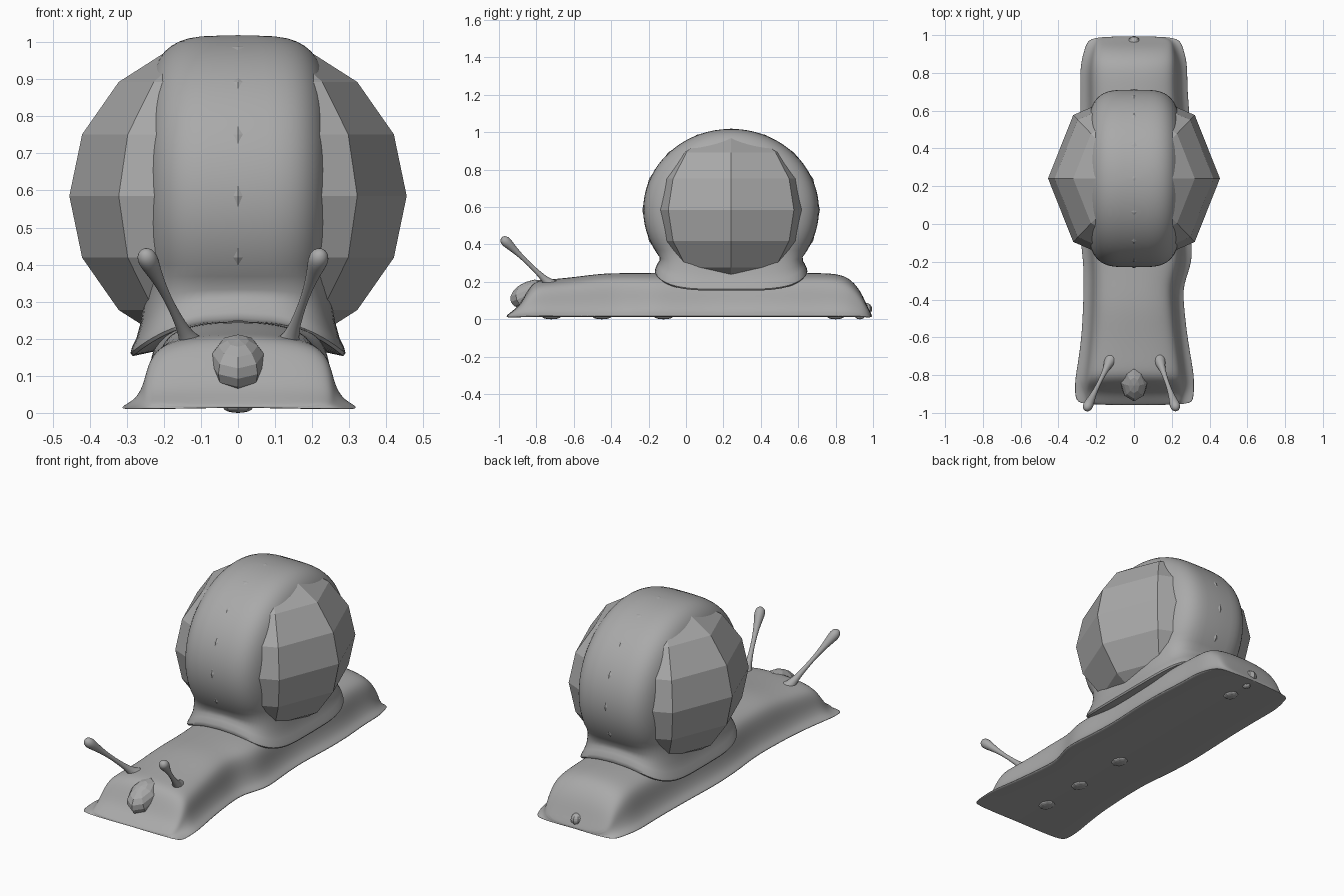
import bpy, bmesh, math
from mathutils import Vector

if "Cube" in bpy.data.objects:
    bpy.data.objects.remove(bpy.data.objects["Cube"])

grey = bpy.data.materials.new("snail_grey")
grey.diffuse_color = (0.4, 0.4, 0.4, 1)
grey.use_nodes = True
grey.node_tree.nodes["Principled BSDF"].inputs["Base Color"].default_value = grey.diffuse_color


def finish(ob, smooth=True, subdiv=0):
    ob.data.materials.append(grey)
    bpy.ops.object.select_all(action='DESELECT')
    ob.select_set(True)
    bpy.context.view_layer.objects.active = ob
    if smooth:
        bpy.ops.object.shade_smooth_by_angle(angle=math.radians(50))
    if subdiv:
        m = ob.modifiers.new("smooth", 'SUBSURF')
        m.levels = m.render_levels = subdiv
    return ob


def loft(name, rings, subdiv=0, smooth=True):
    """Skin closed rings of points and cap both ends."""
    bm = bmesh.new()
    vs = [[bm.verts.new(p) for p in r] for r in rings]
    n = len(rings[0])
    for a, b in zip(vs, vs[1:]):
        for i in range(n):
            j = (i + 1) % n
            bm.faces.new((a[i], a[j], b[j], b[i]))
    bm.faces.new(vs[0])
    bm.faces.new(vs[-1])
    bmesh.ops.recalc_face_normals(bm, faces=bm.faces)
    me = bpy.data.meshes.new(name)
    bm.to_mesh(me)
    bm.free()
    ob = bpy.data.objects.new(name, me)
    bpy.context.collection.objects.link(ob)
    return finish(ob, smooth, subdiv)


def ball(name, loc, radii, tilt=0, seg=8, rings=8):
    bpy.ops.mesh.primitive_uv_sphere_add(segments=seg, ring_count=rings, radius=1, location=loc,
                                         rotation=(math.radians(tilt), 0, 0))
    ob = bpy.context.object
    ob.name = name
    ob.scale = radii
    return finish(ob, False)


# Body: y, left width, right width, height
stations = [
    (-.96, .27, .29, .02), (-.935, .31, .315, .04), (-.89, .315, .32, .075), (-.85, .315, .32, .15),
    (-.81, .312, .32, .205), (-.74, .30, .31, .213), (-.6, .28, .285, .225), (-.45, .272, .268, .247),
    (-.32, .268, .258, .247), (-.2, .27, .318, .248), (-.05, .29, .30, .248), (.15, .30, .285, .248),
    (.35, .29, .30, .248), (.55, .285, .30, .248), (.7, .285, .285, .248), (.8, .288, .285, .245),
    (.87, .28, .28, .225), (.93, .262, .262, .16), (.965, .25, .25, .08), (.995, .21, .21, .02)]
# Cross-section: share of the half width, share of the height
half = [(1.0, .0), (1.0, .05), (.89, .14), (.82, .35), (.79, .6), (.73, .8), (.58, .92), (.3, .99)]
rings = []
for y, wl, wr, h in stations:
    z = lambda v: .01 + v * (h - .01)
    right = [(wr * x, y, z(v)) for x, v in half]
    left = [(-wl * x, y, z(v)) for x, v in reversed(half)]
    rings.append(right + [(0, y, z(1))] + left + [(-.5 * wl, y, .012), (0, y, .014), (.5 * wr, y, .012)])
loft("body", rings, 2)

# Shell side facets
CY, CZ = .241, .585
ball("shell_core", (0, CY, CZ), (.455, .475, .435))

# Smooth shell band with a flared skirt draped over the body
N = 64
angles = [2 * math.pi * i / N for i in range(N)]
root = lambda v: math.copysign(math.sqrt(abs(v)), v)
rings = []
for k in range(25):
    s = math.sin(math.radians(89 - k * 119 / 24))
    X = .258 * (1 - s ** 4) ** .25
    ring = []
    for a in angles:
        x = X * root(math.sin(a))
        r2 = math.sqrt(max(1 - (x / .258) ** 4, 0))
        y = math.copysign(.47 * math.sqrt(max(r2 - s * s, 0)), math.cos(a))
        ring.append((x, CY + y, CZ + .433 * s))
    rings.append(ring)
# width, depth, height above the rim, flat height, blend toward the rim
for hx, hy, dz, flat, t in [(.254, .383, .1, .325, .3), (.262, .384, .07, .29, .7),
                            (.274, .394, .045, .25, 1), (.286, .405, .02, 0, 1),
                            (.29, .408, .004, 0, 1), (.284, .402, -.004, 0, 1), (.22, .33, .01, 0, 1)]:
    ring = []
    for a in angles:
        x, y = hx * root(math.sin(a)), hy * root(math.cos(a))
        rim = .252 - .095 * abs(x / hx) ** 2.5 + dz
        ring.append((x, CY + y, flat * (1 - t) + rim * t))
    rings.append(ring)
loft("shell_band", rings)

# Nose, tail bead and small bumps under the foot
ball("nose", (0, -.83, .135), (.075, .115, .07), 22)
ball("tail_bead", (0, .962, .055), (.033, .033, .033))
for y, r in [(-.72, .05), (-.45, .05), (-.12, .05), (.8, .045), (.93, .025)]:
    ball("foot_bump", (0, y, .014), (r * .8, r, .014))

# Eye stalks: a flared base, thin stem and rounded bulb
profile = [(0, .05), (.06, .035), (.14, .022), (.25, .015), (.45, .011), (.62, .013), (.78, .02),
           (.88, .028), (.94, .028), (.98, .02), (1, .006)]
for name, a, b in [("left_eye_stalk", (-.12, -.71, .17), (-.255, -.985, .437)),
                   ("right_eye_stalk", (.13, -.71, .17), (.225, -.985, .437))]:
    a, b = Vector(a), Vector(b)
    d = (b - a).normalized()
    u = d.cross(Vector((0, 0, 1))).normalized()
    v = d.cross(u)
    loft(name, [[a.lerp(b, t) + r * (math.cos(q) * u + math.sin(q) * v)
                 for q in [math.pi * i / 6 for i in range(12)]] for t, r in profile], 1)
